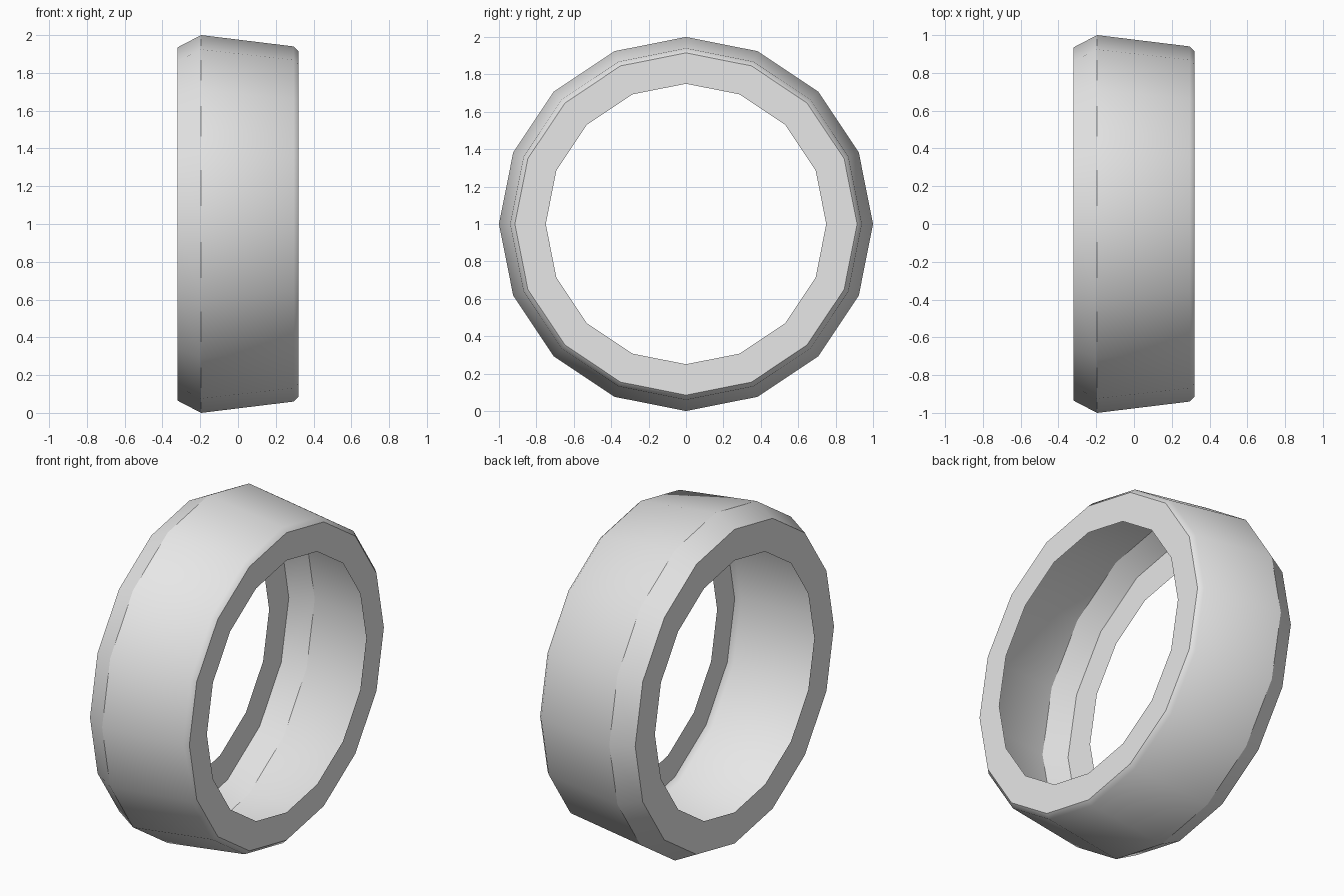
import bpy
import bmesh
from math import cos, sin, tau

cube = bpy.data.objects.get("Cube")
if cube:
    bpy.data.objects.remove(cube, do_unlink=True)

SIDES = 16
# Open shell profile: (position along x, radius, sharp ring)
PROFILE = [
    (-0.32, 0.75, False),
    (-0.32, 0.935, True),
    (-0.195, 1.0, True),
    (0.295, 0.94, False),
    (0.32, 0.915, True),
    (0.32, 0.75, False),
]

# Plain grey material
grey = bpy.data.materials.new("light grey")
grey.use_nodes = True
colour = (0.8, 0.8, 0.8, 1.0)
grey.diffuse_color = colour
grey.node_tree.nodes["Principled BSDF"].inputs["Base Color"].default_value = colour

# Rings of points around the x axis
bm = bmesh.new()
rings = []
for x, radius, sharp in PROFILE:
    rings.append([
        bm.verts.new((x, radius * cos(tau * i / SIDES), 1 + radius * sin(tau * i / SIDES)))
        for i in range(SIDES)
    ])

# Side walls, chamfer and tread as quad bands
for a, b in zip(rings, rings[1:]):
    for i in range(SIDES):
        j = (i + 1) % SIDES
        face = bm.faces.new((a[i], b[i], b[j], a[j]))
        face.smooth = True

# Normals point away from the hollow inside
bm.normal_update()
tread = next(f for f in bm.faces if abs(f.normal.x) < 0.3)
centre = tread.calc_center_median()
if tread.normal.y * centre.y + tread.normal.z * (centre.z - 1) < 0:
    bmesh.ops.reverse_faces(bm, faces=bm.faces[:])

# Crisp rings between the bands
for ring, (x, radius, sharp) in zip(rings, PROFILE):
    if sharp:
        for i in range(SIDES):
            bm.edges.get((ring[i], ring[(i + 1) % SIDES])).smooth = False

mesh = bpy.data.meshes.new("tyre_ring")
bm.to_mesh(mesh)
bm.free()
mesh.materials.append(grey)
tyre = bpy.data.objects.new("tyre_ring", mesh)
bpy.context.collection.objects.link(tyre)
